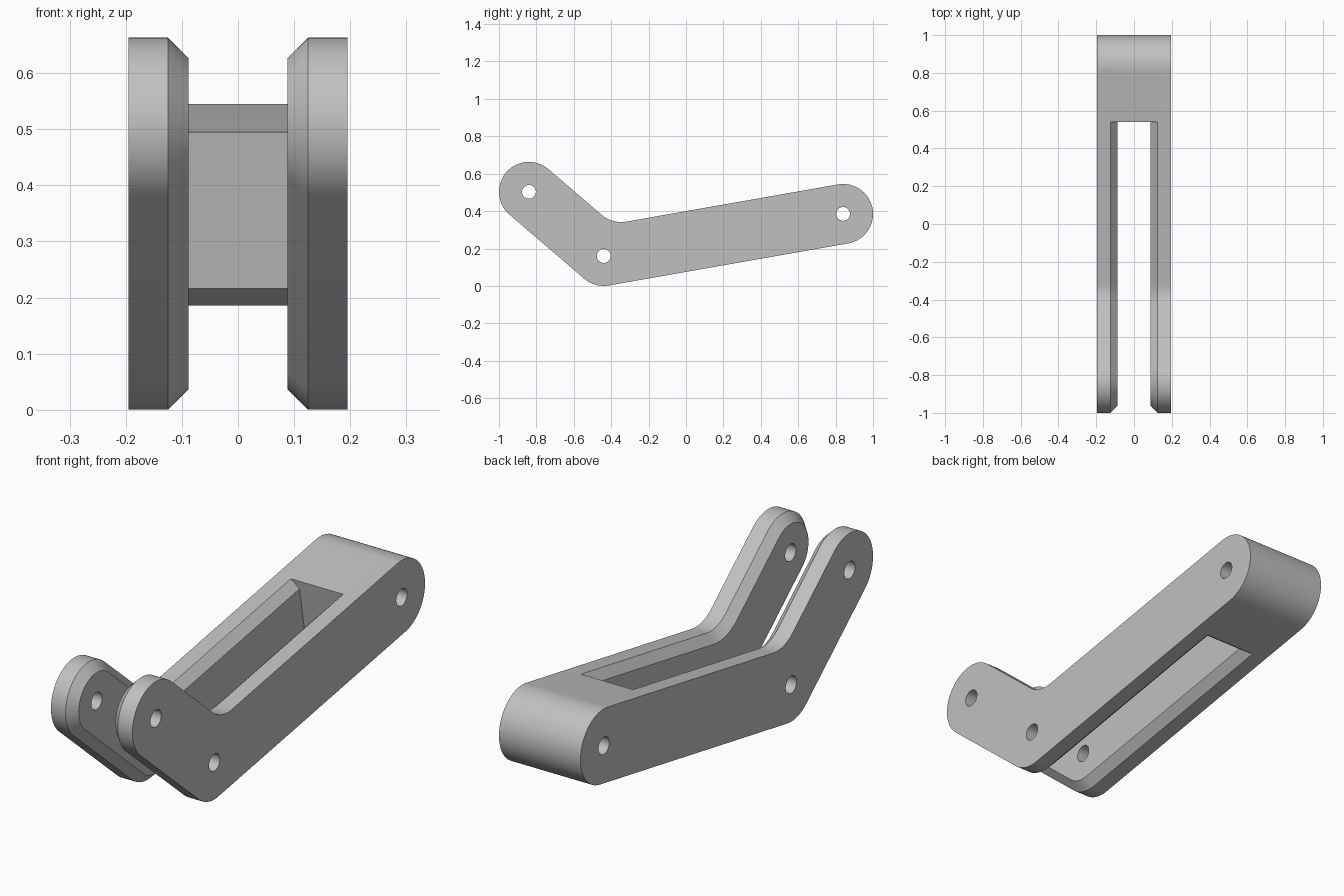
import bpy
import bmesh
from math import atan2, cos, sin, pi
from mathutils import Vector, Matrix

cube = bpy.data.objects.get("Cube")
if cube:
    bpy.data.objects.remove(cube)

# Pivot centres in the side plane (y, z) and main sizes
TIP, ELBOW, REAR = Vector((-0.84, 0.503)), Vector((-0.44, 0.16)), Vector((0.84, 0.385))
RADIUS, BORE, CHAMFER = 0.16, 0.037, 0.037
INNER, RIM, OUTER = 0.088, 0.125, 0.195

grey = bpy.data.materials.new("plain_grey")
grey.use_nodes = True
grey.diffuse_color = (0.53, 0.53, 0.53, 1)
grey.node_tree.nodes["Principled BSDF"].inputs["Base Color"].default_value = grey.diffuse_color

# Upward normals of the short and long arms, and the elbow fillet centre
short_dir = (ELBOW - TIP).normalized()
long_dir = (REAR - ELBOW).normalized()
n_short = Vector((-short_dir.y, short_dir.x))
n_long = Vector((-long_dir.y, long_dir.x))
a_short, a_long = atan2(n_short.y, n_short.x), atan2(n_long.y, n_long.x)
bisector = (n_short + n_long).normalized()
FILLET = ELBOW + bisector * (2 * RADIUS / bisector.dot(n_long))


def arc(centre, radius, start, end, steps):
    angles = [start + (end - start) * i / steps for i in range(steps + 1)]
    return [centre + radius * Vector((cos(a), sin(a))) for a in angles]


def outline(inset):
    """Bent-arm outline, shrunk evenly by the inset."""
    r = RADIUS - inset
    return (arc(ELBOW, r, a_short + pi, a_long + pi, 12)
            + arc(REAR, r, a_long - pi, a_long, 40)
            + arc(FILLET, RADIUS + inset, a_long + pi, a_short + pi, 12)
            + arc(TIP, r, a_short, a_short + pi, 40))


def loft(name, sections):
    """Join equal outlines placed at successive x positions into a solid."""
    bm = bmesh.new()
    rings = [[bm.verts.new((x, p.x, p.y)) for p in pts] for x, pts in sections]
    for a, b in zip(rings, rings[1:]):
        for i in range(len(a)):
            j = (i + 1) % len(a)
            bm.faces.new((a[i], a[j], b[j], b[i]))
    bm.faces.new(rings[0])
    bm.faces.new(rings[-1])
    bmesh.ops.recalc_face_normals(bm, faces=bm.faces)
    mesh = bpy.data.meshes.new(name)
    bm.to_mesh(mesh)
    bm.free()
    mesh.materials.append(grey)
    obj = bpy.data.objects.new(name, mesh)
    bpy.context.collection.objects.link(obj)
    return obj


def combine(target, other, operation):
    mod = target.modifiers.new(operation.lower(), "BOOLEAN")
    mod.operation, mod.solver, mod.object = operation, "EXACT", other
    bpy.context.view_layer.objects.active = target
    bpy.ops.object.modifier_apply(modifier=mod.name)
    bpy.data.objects.remove(other)


# Two side cheeks with chamfered inner rims
def cheek(name, side):
    return loft(name, [(side * INNER, outline(CHAMFER)),
                       (side * RIM, outline(0)), (side * OUTER, outline(0))])


link = cheek("bent_link_arm", 1)
right_cheek = cheek("right_cheek", -1)

# Solid rear block: square wall across the arm, chamfered at its lower edge
along = (0.54 - ELBOW.x - n_long.x * RADIUS) / long_dir.x
wall_top = ELBOW + long_dir * along + n_long * RADIUS
wall_base = wall_top - n_long * 2 * RADIUS
profile = arc(REAR, RADIUS, a_long - pi, a_long, 40) + [
    wall_top, wall_base + n_long * CHAMFER, wall_base + long_dir * CHAMFER]
mid = (RIM + OUTER) / 2
block = loft("rear_block", [(-mid, profile), (mid, profile)])
combine(link, block, "UNION")
combine(link, right_cheek, "UNION")

# Pin bores through the full width
for centre in (TIP, ELBOW, REAR):
    hole = arc(centre, BORE, 0, 2 * pi, 32)[:-1]
    cutter = loft("bore_cutter", [(-0.3, hole), (0.3, hole)])
    cutter.hide_render = True
    combine(link, cutter, "DIFFERENCE")

# Tidy seams and shade the curved ends smoothly
bm = bmesh.new()
bm.from_mesh(link.data)
bmesh.ops.remove_doubles(bm, verts=bm.verts, dist=0.0002)
bmesh.ops.dissolve_limit(bm, angle_limit=0.002, verts=bm.verts, edges=bm.edges)
bm.to_mesh(link.data)
bm.free()
bpy.ops.object.select_all(action="DESELECT")
link.select_set(True)
bpy.context.view_layer.objects.active = link
bpy.ops.object.shade_smooth_by_angle(angle=pi / 6)
